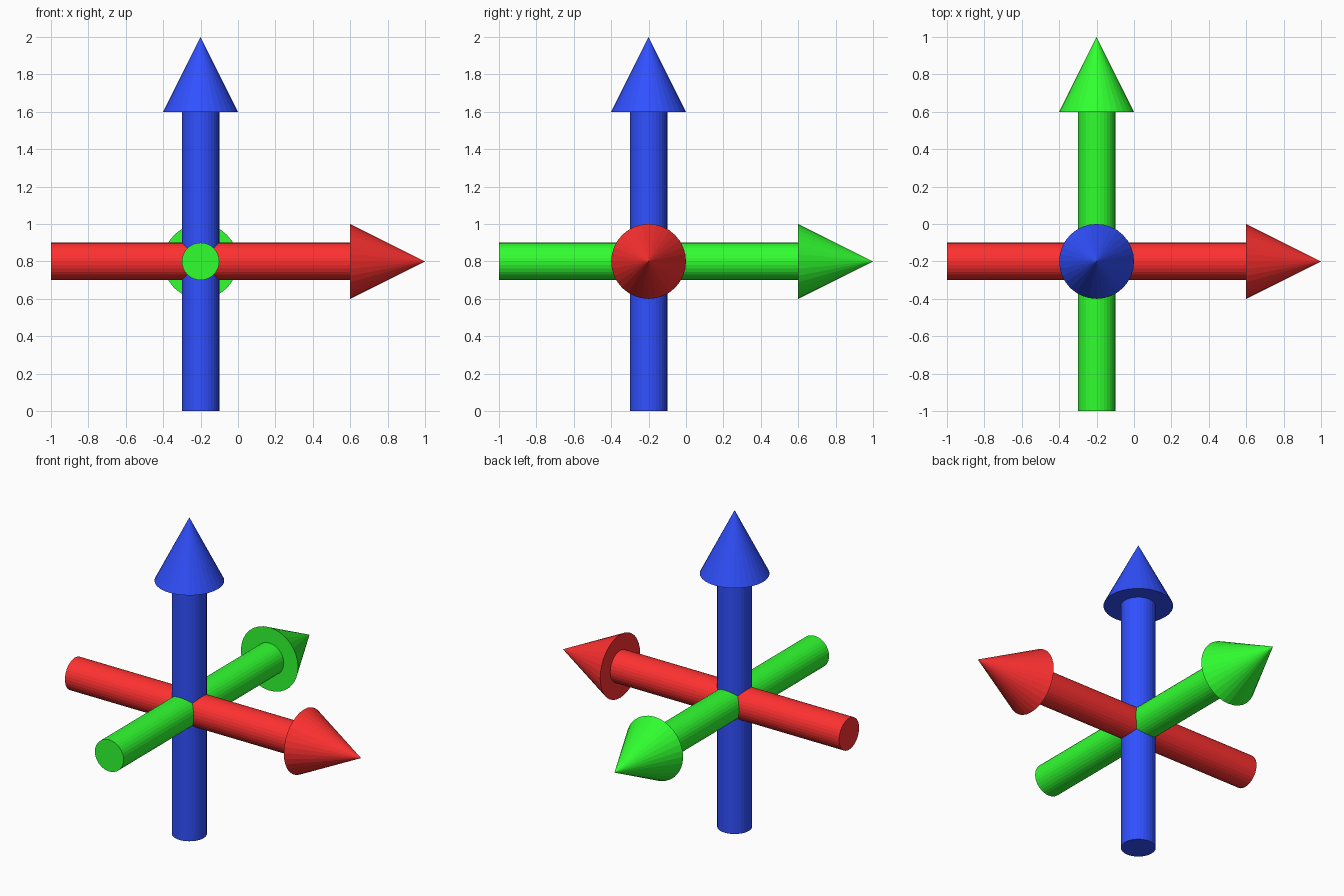
import bpy, bmesh
from math import radians, pi
from mathutils import Matrix, Vector

if "Cube" in bpy.data.objects:
    bpy.data.objects.remove(bpy.data.objects["Cube"])

SIDES = 32
CENTRE = Vector((-0.2, -0.2, 0.8))
# (radius, distance along the axis): tail cap, shaft, underside of head, tip
PROFILE = [(0, -0.8), (0.1, -0.8), (0.1, 0.8), (0.2, 0.8), (0, 1.2)]


def arrow(name, rotation, colour):
    # Revolve the half-profile around z into one closed arrow
    bm = bmesh.new()
    verts = [bm.verts.new((r, 0, z)) for r, z in PROFILE]
    edges = [bm.edges.new(pair) for pair in zip(verts, verts[1:])]
    bmesh.ops.spin(bm, geom=verts + edges, cent=(0, 0, 0), axis=(0, 0, 1),
                   angle=2 * pi, steps=SIDES, use_duplicate=False)
    bmesh.ops.remove_doubles(bm, verts=bm.verts[:], dist=1e-4)
    bmesh.ops.recalc_face_normals(bm, faces=bm.faces[:])
    # Turn it onto its axis and move it to the shared crossing point
    bm.transform(Matrix.Translation(CENTRE) @ rotation)
    mesh = bpy.data.meshes.new(name)
    bm.to_mesh(mesh)
    bm.free()
    mat = bpy.data.materials.new(name + "_paint")
    mat.diffuse_color = (*colour, 1)
    mat.use_nodes = True
    mat.node_tree.nodes["Principled BSDF"].inputs["Base Color"].default_value = mat.diffuse_color
    mesh.materials.append(mat)
    obj = bpy.data.objects.new(name, mesh)
    bpy.context.collection.objects.link(obj)


# Three crossing axis arrows
arrow("x_axis_arrow", Matrix.Rotation(radians(90), 4, 'Y'), (1, 0.03, 0.03))
arrow("y_axis_arrow", Matrix.Rotation(radians(-90), 4, 'X'), (0.03, 1, 0.03))
arrow("z_axis_arrow", Matrix.Identity(4), (0.03, 0.08, 1))
